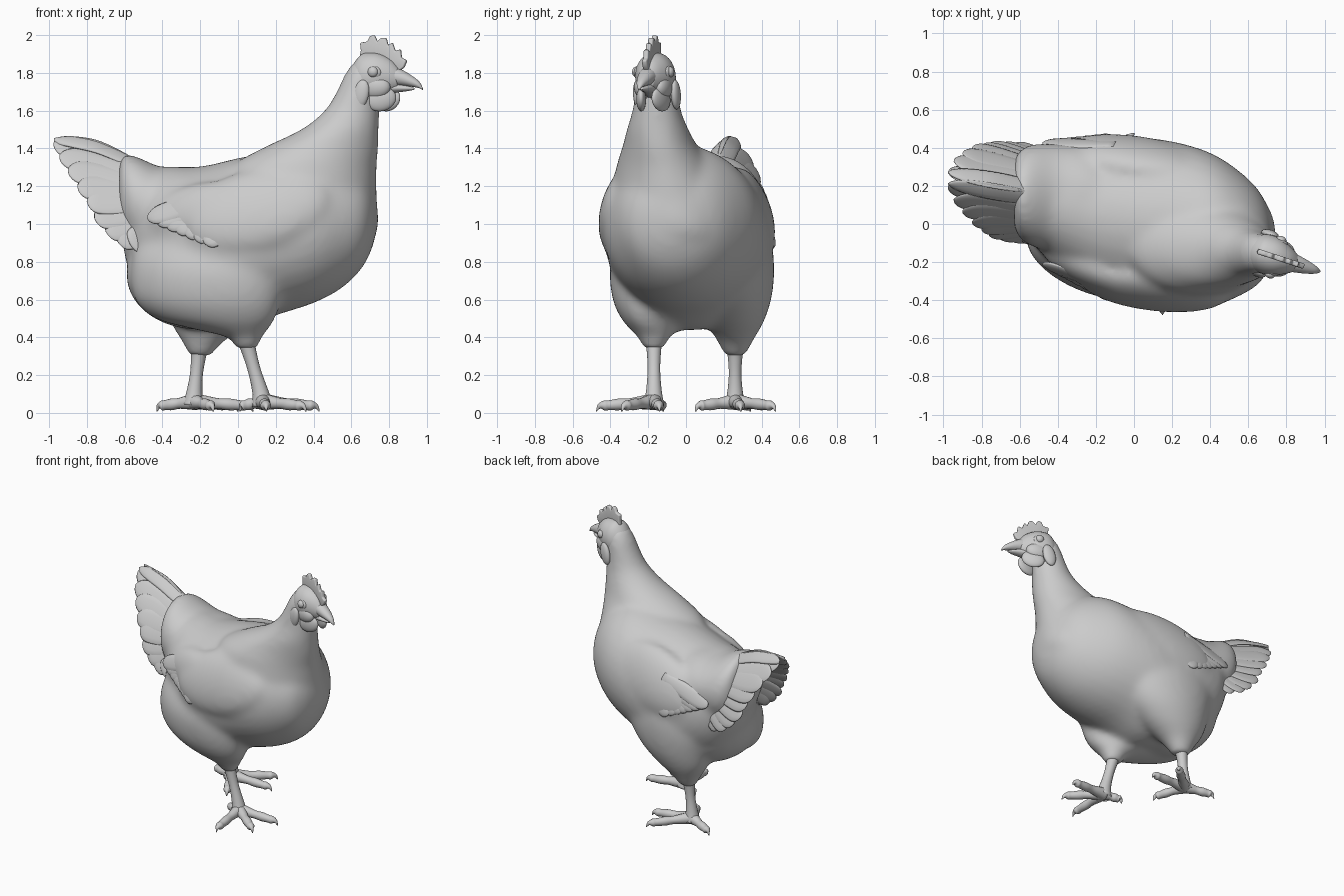
import bpy, bmesh, math
from mathutils import Vector as V, Matrix

if "Cube" in bpy.data.objects:
    bpy.data.objects.remove(bpy.data.objects["Cube"])

X, Y, Z = V((1, 0, 0)), V((0, 1, 0)), V((0, 0, 1))


def finish(name, bm):
    bmesh.ops.recalc_face_normals(bm, faces=bm.faces)
    me = bpy.data.meshes.new(name)
    bm.to_mesh(me)
    bm.free()
    for p in me.polygons:
        p.use_smooth = True
    ob = bpy.data.objects.new(name, me)
    bpy.context.collection.objects.link(ob)
    return ob


def spline(a, b, c, d, t):
    return 0.5 * (2 * b + (c - a) * t + (2 * a - 5 * b + 4 * c - d) * t * t + (3 * b - a - 3 * c + d) * t ** 3)


def loft(bm, rings, n=32, sub=4):
    """Skin ellipses (centre, half axis, half axis) with smooth interpolation."""
    fine = []
    for i in range(len(rings) - 1):
        q = [rings[max(0, min(len(rings) - 1, i + k))] for k in (-1, 0, 1, 2)]
        fine += [[spline(*(r[j] for r in q), s / sub) for j in range(3)] for s in range(sub)]
    fine.append(rings[-1])
    loops = []
    for c, u, v in fine:
        loops.append([bm.verts.new(c + u * math.cos(a) + v * math.sin(a))
                      for a in (2 * math.pi * k / n for k in range(n))])
    for p, q in zip(loops, loops[1:]):
        for k in range(n):
            bm.faces.new((p[k], p[(k + 1) % n], q[(k + 1) % n], q[k]))
    bm.faces.new(loops[0])
    bm.faces.new(loops[-1])


def along_x(rows):   # x, y, z, half width, half height
    return [(V((x, y, z)), Y * w, Z * h) for x, y, z, w, h in rows]


def along_z(rows, yaw=0.0):   # z, x, y, half length, half width
    r = Matrix.Rotation(yaw, 3, 'Z')
    return [(V((x, y, z)), r @ X * a, r @ Y * b) for z, x, y, a, b in rows]


def blob(bm, c, r, yaw=0.0, pitch=0.0, roll=0.0):
    m = (Matrix.Translation(c) @ Matrix.Rotation(yaw, 4, 'Z') @ Matrix.Rotation(roll, 4, 'X')
         @ Matrix.Rotation(pitch, 4, 'Y') @ Matrix.Diagonal((*r, 1)))
    bmesh.ops.create_uvsphere(bm, u_segments=24, v_segments=16, radius=1, matrix=m)


def tube(bm, pts, radii, n=14):
    rings = []
    for i, p in enumerate(pts):
        d = (pts[min(i + 1, len(pts) - 1)] - pts[max(i - 1, 0)]).normalized()
        u = d.cross(Y if abs(d.y) < 0.7 else X).normalized()
        rings.append((p, u * radii[i], d.cross(u) * radii[i]))
    loft(bm, rings, n)


def feather(bm, root, tip, width, normal, thick=0.012):
    d = tip - root
    side = d.cross(normal).normalized()
    nrm = side.cross(d).normalized()
    loft(bm, [(root + d * t, side * width * w, nrm * thick * min(1, w + 0.2)) for t, w in
              ((0, .6), (.4, .9), (.7, 1), (.88, .85), (.97, .45), (1, .05))], 12, 3)


# Body, neck, thighs, wings and tail base fused into one smooth skin
bm = bmesh.new()
loft(bm, along_x([(-.61, .13, .98, .06, .1), (-.58, .13, .97, .16, .2), (-.5, .12, .95, .26, .32),
                  (-.4, .1, .92, .33, .385), (-.2, .05, .88, .41, .425), (0, .02, .895, .435, .455),
                  (.2, 0, .95, .435, .435), (.4, -.03, 1.0, .405, .42), (.55, -.05, 1.02, .33, .36),
                  (.66, -.07, 1.03, .24, .26), (.72, -.08, 1.04, .12, .14), (.735, -.08, 1.04, .03, .03)]))
loft(bm, along_z([(.68, .3, .02, .1, .1), (.75, .32, .0, .26, .28), (.95, .35, -.04, .385, .33),
                  (1.15, .34, -.08, .395, .31), (1.3, .35, -.11, .385, .26), (1.4, .435, -.135, .31, .205),
                  (1.5, .54, -.15, .207, .165), (1.6, .603, -.155, .146, .13),
                  (1.7, .635, -.155, .115, .115), (1.8, .66, -.155, .092, .1), (1.87, .68, -.155, .06, .07)]))
loft(bm, along_x([(-.12, .12, 1.08, .2, .2), (-.25, .13, 1.08, .27, .215), (-.4, .14, 1.08, .28, .22),
                  (-.53, .15, 1.1, .27, .255), (-.6, .155, 1.13, .23, .24), (-.63, .16, 1.14, .17, .18)]))
loft(bm, along_z([(.95, -.14, -.12, .3, .15), (.88, -.15, -.14, .4, .2), (.75, -.16, -.16, .42, .22),
                  (.6, -.16, -.16, .4, .205), (.5, -.12, -.155, .33, .17), (.445, -.04, -.16, .21, .13),
                  (.4, .035, -.17, .095, .085), (.34, .045, -.17, .062, .058)], -.3))
loft(bm, along_z([(.97, -.05, .22, .3, .17), (.88, -.05, .25, .36, .2), (.75, -.06, .26, .36, .205),
                  (.6, -.09, .26, .3, .19), (.48, -.14, .26, .22, .15), (.38, -.185, .26, .115, .095),
                  (.3, -.2, .26, .06, .055)], -.12))
blob(bm, (-.21, .05, .73), (.385, .36, .29), -.1)
blob(bm, (.1, -.335, 1.07), (.4, .105, .23), -.17, -.22, -.3)
blob(bm, (.02, .34, 1.07), (.4, .105, .23), -.1, -.22, .3)
blob(bm, (-.2, -.25, 1.07), (.3, .09, .15), -.42, -.2, -.2)
body = finish("body", bm)
rm = body.modifiers.new("fuse", 'REMESH')
rm.mode, rm.voxel_size, rm.use_smooth_shade = 'VOXEL', 0.017, True
sm = body.modifiers.new("soften", 'SMOOTH')
sm.factor, sm.iterations = 0.5, 28

# Tail: two fans of feathers meeting at the top
tips = [(-.975, 1.43), (-.945, 1.365), (-.9, 1.29), (-.85, 1.2), (-.8, 1.12), (-.76, 1.03), (-.7, .96), (-.64, .91),
        (-.57, .89)]
fans = (("tail_feathers_near", (.2, .13, .07, .01, -.03, -.06, -.08, -.09, -.1), .1, -.05, -1),
        ("tail_feathers_far", (.27, .33, .37, .4, .41, .42, .42, .42, .4), .19, .36, 1))
for name, ys, y0, y1, s in fans:
    bm = bmesh.new()
    for i, ((tx, tz), ty) in enumerate(zip(tips, ys)):
        t = i / 8
        root = V((-.46 + .04 * t, y0 + (y1 - y0) * t ** .6, 1.27 - .3 * t))
        feather(bm, root, V((tx, ty, tz)), .08, V((-.1 - .06 * (i % 2), s, .9 - .8 * t)), .011)
    # broad curved top quill
    q = [V((x, (.13 if s < 0 else .19) - (x + .5) * .17, z)) for x, z in
         ((-.53, 1.31), (-.62, 1.355), (-.75, 1.41), (-.88, 1.435), (-.95, 1.44), (-.975, 1.44))]
    loft(bm, [(p, V((0, .8, -.6 * s)) * w, Z * .014) for p, w in zip(q, (.03, .05, .055, .045, .025, .004))], 12)
    finish(name, bm)

# Wing feathers lying against the flanks
for name, side in (("wing_feathers_near", -1), ("wing_feathers_far", 1)):
    bm = bmesh.new()
    for i in range(7):
        t = i / 6
        tx, tz = -.48 + .3 * t, 1.03 - .13 * t
        ty = -.21 - .17 * t if side < 0 else .425 + .04 * t
        root = V((-.1 + .12 * t, -.345 - .04 * t if side < 0 else .415, 1.15 - .12 * t))
        feather(bm, root, V((tx, ty, tz)), .06, V((-.4 * (side < 0), side, .45 - .3 * t)), .014)
    finish(name, bm)

# Head, turned slightly toward the front
yaw = math.radians(-18)
D, S = V((math.cos(yaw), math.sin(yaw), 0)), V((-math.sin(yaw), math.cos(yaw), 0))


def H(u, v, z):
    return V((.7, -.16, z)) + D * u + S * v


def head_loft(name, rows):   # u, z, half width, half height
    bm = bmesh.new()
    loft(bm, [(H(u, 0, z), S * w, Z * h) for u, z, w, h in rows], 28)
    return finish(name, bm)


head_loft("head", [(-.115, 1.74, .02, .03), (-.1, 1.75, .06, .08), (-.05, 1.77, .095, .125),
                   (0, 1.78, .105, .128), (.06, 1.785, .096, .115), (.12, 1.78, .068, .088),
                   (.16, 1.77, .042, .055)])
head_loft("upper_beak", [(.1, 1.785, .055, .06), (.16, 1.778, .046, .046), (.22, 1.76, .034, .032),
                         (.27, 1.738, .018, .018), (.292, 1.715, .004, .006)])
head_loft("lower_beak", [(.08, 1.72, .05, .035), (.15, 1.72, .038, .024), (.21, 1.718, .024, .014),
                         (.245, 1.716, .006, .005)])

# Comb: toothed plate along the crown
outline = [(-.06, 1.87), (-.05, 1.92), (-.055, 1.96), (-.015, 1.965), (.0, 1.995), (.025, 2.0), (.04, 1.965),
           (.06, 1.985), (.09, 1.985), (.1, 1.945), (.125, 1.96), (.14, 1.915), (.17, 1.925),
           (.175, 1.88), (.205, 1.865), (.19, 1.83), (.15, 1.8), (.06, 1.86)]
bm = bmesh.new()
f = bm.faces.new([bm.verts.new(H(u, -.014, z)) for u, z in outline])
ext = bmesh.ops.extrude_face_region(bm, geom=[f])
bmesh.ops.translate(bm, vec=S * .028, verts=[e for e in ext['geom'] if isinstance(e, bmesh.types.BMVert)])
comb = finish("comb", bm)
bv = comb.modifiers.new("round", 'BEVEL')
bv.width, bv.segments = .008, 3

# Paired face parts
for s, tag in ((-1, "near"), (1, "far")):
    for part, c, r, p in (("eye", (.045, .094, 1.805), (.028, .022, .028), 0),
                          ("eyelid", (.045, .082, 1.803), (.042, .02, .036), .2),
                          ("wattle", (.08, .055, 1.66), (.08, .026, .062), -.3),
                          ("cheek", (.04, .055, 1.725), (.09, .045, .065), 0),
                          ("earlobe", (-.02, .105, 1.685), (.045, .024, .08), .25)):
        bm = bmesh.new()
        blob(bm, H(c[0], s * c[1], c[2]), r, yaw - s * (.3 if part == "wattle" else 0), p)
        finish(part + "_" + tag, bm)

# Legs and feet
legs = (("near", V((.04, -.17, .39)), V((.13, -.17, .07)),
         [(.43, -.14), (.36, -.34), (.15, -.475), (.01, -.12)]),
        ("far", V((-.205, .26, .34)), V((-.235, .26, .07)),
         [(.0, .475), (.08, .29), (-.13, .05), (-.43, .34)]))
for tag, top, ankle, toes in legs:
    bm = bmesh.new()
    tube(bm, [top, top.lerp(ankle, .15), top.lerp(ankle, .5), top.lerp(ankle, .85), ankle - Z * .03],
         [.05, .04, .034, .042, .056])
    finish("shank_" + tag, bm)
    bm = bmesh.new()
    for x, y in toes:
        hub, end = V((ankle.x, ankle.y, .06)), V((x, y, .035))
        p = [hub.lerp(end, t) for t in (0, .25, .42, .6, .78, .86, .95, 1)]
        p[-1].z, p[-2].z = .008, .034
        tube(bm, p, [.045, .034, .028, .031, .026, .027, .013, .003])
    finish("toes_" + tag, bm)
